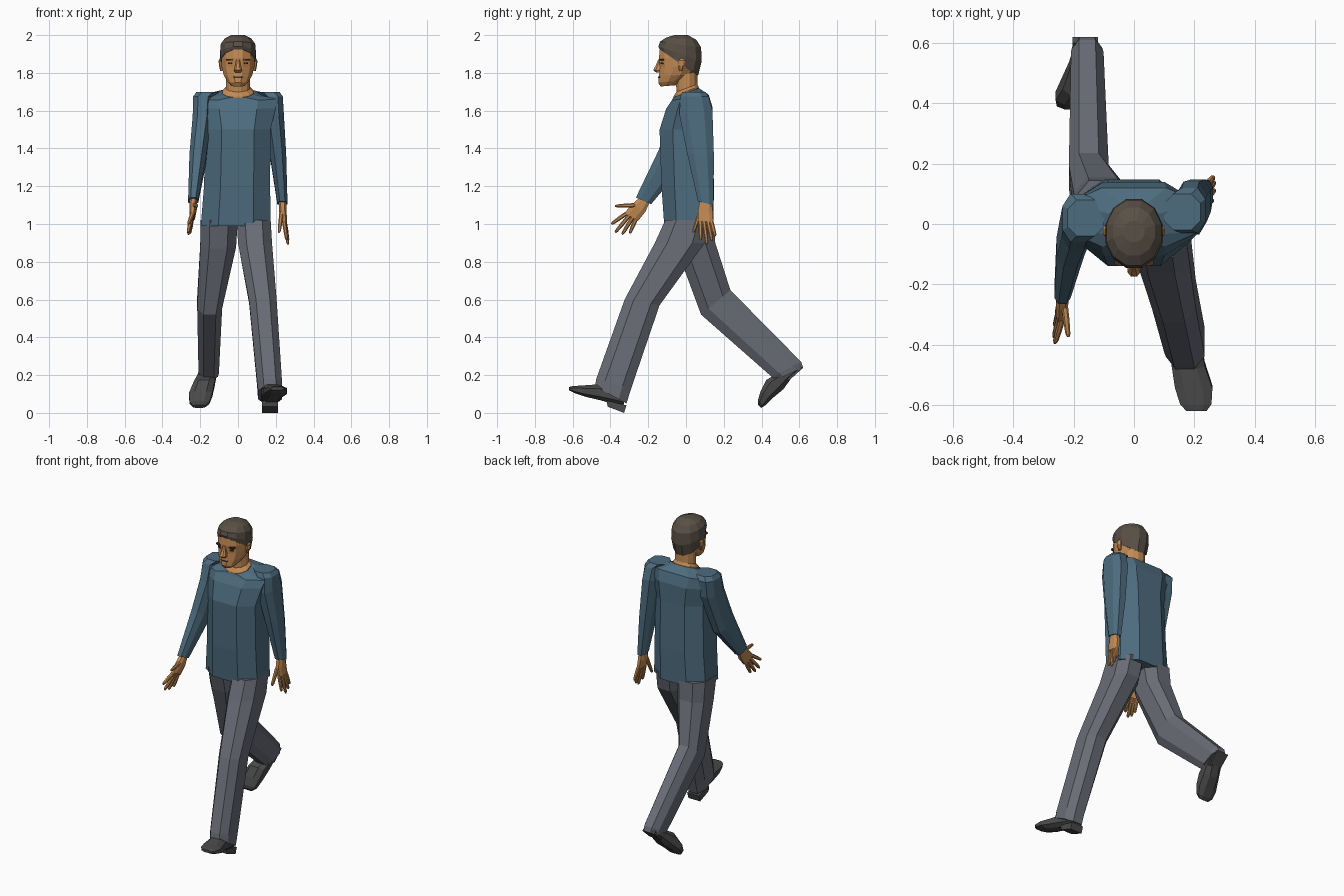
import bpy, bmesh, math
from mathutils import Vector

# Ring outlines: (side, front) factors
OCT = [(1, .5), (.5, 1), (-.5, 1), (-1, .5), (-1, -.5), (-.5, -1), (.5, -1), (1, -.5)]
BOX = [(1, 1), (-1, 1), (-1, -1), (1, -1)]
C15 = math.cos(math.radians(15))
ROUND = [(math.cos(math.radians(15 + 30 * i)) / C15, math.sin(math.radians(15 + 30 * i)) / C15)
         for i in range(12)]


def material(name, col):
    m = bpy.data.materials.new(name)
    m.diffuse_color = (*col, 1)
    return m


SKIN = material("skin", (.55, .26, .09))
SHIRT = material("shirt", (.075, .15, .21))
TROUSERS = material("trousers", (.14, .15, .18))
SHOE = material("shoe", (.07, .07, .07))
HAIR = material("hair", (.1, .08, .06))
DARK = material("face_lines", (.06, .03, .015))


def loft(name, mat, sections, ring=OCT):
    """Each section: x centre, half width, front (y, z), back (y, z)."""
    bm = bmesh.new()
    loops = []
    for x, hw, f, b in sections:
        f, b = Vector((0, *f)), Vector((0, *b))
        c, h = (f + b) / 2, (f - b) / 2
        loops.append([bm.verts.new(c + h * v + Vector((x + hw * u, 0, 0))) for u, v in ring])
    n = len(ring)
    for lo, hi in zip(loops, loops[1:]):
        for i in range(n):
            j = (i + 1) % n
            bm.faces.new((lo[i], lo[j], hi[j], hi[i]))
    bm.faces.new(loops[0])
    bm.faces.new(loops[-1])
    bmesh.ops.recalc_face_normals(bm, faces=bm.faces)
    me = bpy.data.meshes.new(name)
    bm.to_mesh(me)
    bm.free()
    me.materials.append(mat)
    ob = bpy.data.objects.new(name, me)
    bpy.context.collection.objects.link(ob)
    return ob


def finger(name, a, b, r=.011):
    """Tapered digit between two points, slightly bent in the middle."""
    a, b = Vector(a), Vector(b)
    d = b - a
    p = Vector((0, -d.z, d.y)).normalized()
    secs = []
    for t, s in ((0, 1), (.5, .95), (.9, .75), (1, .4)):
        c = a + d * t
        secs.append((c.x, r * s, tuple((c + p * r * s)[1:]), tuple((c - p * r * s)[1:])))
    loft(name, SKIN, secs)


# Shirt body
loft("shirt_body", SHIRT, [
    (-.012, .185, (-.115, .99), (.145, .99)),
    (-.005, .175, (-.13, 1.2), (.148, 1.2)),
    (0, .172, (-.14, 1.5), (.14, 1.5)),
    (0, .20, (-.105, 1.61), (.14, 1.62)),
    (0, .215, (-.075, 1.655), (.12, 1.685)),
    (0, .083, (-.068, 1.67), (.068, 1.72))])

# Sleeves: the left one swings forward, the right one hangs slightly back
loft("sleeve_forward", SHIRT, [
    (-.16, .06, (-.04, 1.70), (.08, 1.70)),
    (-.185, .052, (-.06, 1.675), (.10, 1.675)),
    (-.19, .05, (-.085, 1.57), (.09, 1.57)),
    (-.212, .045, (-.145, 1.39), (-.01, 1.31)),
    (-.237, .027, (-.265, 1.14), (-.185, 1.105))])
loft("sleeve_back", SHIRT, [
    (.16, .06, (-.02, 1.70), (.10, 1.70)),
    (.185, .052, (-.03, 1.675), (.12, 1.675)),
    (.19, .052, (-.035, 1.58), (.14, 1.6)),
    (.212, .043, (.005, 1.38), (.148, 1.35)),
    (.235, .027, (.063, 1.12), (.145, 1.10))])

# Hands
loft("palm_forward", SKIN, [
    (-.237, .02, (-.245, 1.14), (-.195, 1.11)),
    (-.238, .02, (-.285, 1.105), (-.215, 1.065)),
    (-.243, .015, (-.325, 1.06), (-.255, 1.015))])
for i, (a, b) in enumerate([
        ((-.23, -.27, 1.10), (-.218, -.375, 1.095)),
        ((-.24, -.317, 1.055), (-.262, -.395, 1.0)),
        ((-.243, -.30, 1.045), (-.265, -.375, .955)),
        ((-.245, -.282, 1.035), (-.262, -.338, .945)),
        ((-.245, -.266, 1.025), (-.255, -.298, .95))]):
    finger(f"finger_forward_{i}", a, b)
loft("palm_back", SKIN, [
    (.235, .02, (.075, 1.13), (.135, 1.12)),
    (.237, .02, (.063, 1.07), (.142, 1.065)),
    (.245, .015, (.065, 1.015), (.145, 1.01))])
for i, (a, b) in enumerate([
        ((.23, .075, 1.06), (.218, .038, .955)),
        ((.243, .075, 1.02), (.258, .078, .915)),
        ((.246, .095, 1.015), (.265, .112, .892)),
        ((.247, .116, 1.015), (.265, .138, .91)),
        ((.247, .134, 1.015), (.262, .155, .935))]):
    finger(f"finger_back_{i}", a, b)

# Trouser legs in mid-stride
loft("leg_forward", TROUSERS, [
    (.083, .09, (-.11, 1.02), (.125, 1.02)),
    (.09, .09, (-.165, .9), (.10, .9)),
    (.132, .073, (-.325, .6), (-.14, .57)),
    (.167, .066, (-.475, .18), (-.29, .13)),
    (.17, .064, (-.482, .14), (-.315, .05))])
loft("leg_back", TROUSERS, [
    (-.1, .098, (-.09, 1.02), (.145, 1.02)),
    (-.105, .095, (-.05, .87), (.155, .9)),
    (-.15, .066, (.08, .52), (.235, .65)),
    (-.155, .054, (.455, .19), (.61, .27)),
    (-.156, .05, (.48, .175), (.62, .24))])

# Shoes, lofted from heel to toe, with heel blocks
loft("shoe_forward", SHOE, [
    (.17, .042, (-.325, .11), (-.33, .04)),
    (.172, .05, (-.40, .15), (-.38, .045)),
    (.18, .055, (-.48, .15), (-.45, .066)),
    (.198, .062, (-.55, .145), (-.53, .085)),
    (.205, .052, (-.6, .142), (-.59, .105)),
    (.207, .034, (-.62, .137), (-.62, .12))])
loft("heel_forward", SHOE, [
    (.17, .042, (-.42, .065), (-.315, .04)),
    (.17, .042, (-.415, .033), (-.328, 0))], BOX)
loft("shoe_back", SHOE, [
    (-.158, .04, (.56, .25), (.605, .225)),
    (-.165, .05, (.49, .21), (.555, .18)),
    (-.18, .056, (.425, .175), (.515, .125)),
    (-.198, .062, (.395, .115), (.455, .075)),
    (-.204, .052, (.38, .065), (.42, .04)),
    (-.206, .032, (.382, .042), (.397, .026))])
loft("heel_back", SHOE, [
    (-.162, .042, (.53, .18), (.60, .25)),
    (-.162, .042, (.545, .172), (.62, .238))], BOX)

# Neck and head
loft("neck", SKIN, [
    (0, .085, (-.07, 1.655), (.07, 1.70)),
    (0, .081, (-.066, 1.677), (.067, 1.727)),
    (0, .064, (-.05, 1.70), (.06, 1.74)),
    (0, .064, (-.055, 1.78), (.06, 1.81))], ROUND)
loft("head", SKIN, [
    (0, .035, (-.135, 1.728), (-.05, 1.735)),
    (0, .055, (-.147, 1.748), (-.01, 1.76)),
    (0, .075, (-.143, 1.785), (.035, 1.79)),
    (0, .086, (-.138, 1.83), (.06, 1.83)),
    (0, .089, (-.143, 1.88), (.07, 1.88)),
    (0, .086, (-.138, 1.93), (.07, 1.93)),
    (0, .06, (-.1, 1.97), (.04, 1.97))], ROUND)
loft("hair", HAIR, [
    (0, .091, (-.14, 1.925), (.064, 1.785)),
    (0, .095, (-.146, 1.94), (.083, 1.86)),
    (0, .091, (-.138, 1.965), (.08, 1.935)),
    (0, .07, (-.105, 1.987), (.055, 1.975)),
    (0, .035, (-.06, 2.0), (.01, 2.0))], ROUND)

# Facial features
loft("nose", SKIN, [
    (0, .009, (-.147, 1.872), (-.12, 1.872)),
    (0, .015, (-.16, 1.84), (-.12, 1.84)),
    (0, .021, (-.174, 1.815), (-.12, 1.812)),
    (0, .016, (-.158, 1.802), (-.12, 1.80))])
loft("mouth", DARK, [
    (0, .026, (-.148, 1.780), (-.12, 1.780)),
    (0, .026, (-.148, 1.774), (-.12, 1.774))])
for side in (-1, 1):
    loft("eyebrow", DARK, [
        (side * .042, .022, (-.14, 1.873), (-.11, 1.873)),
        (side * .042, .022, (-.14, 1.865), (-.11, 1.865))])
    loft("eye", DARK, [
        (side * .04, .013, (-.135, 1.856), (-.11, 1.856)),
        (side * .04, .013, (-.135, 1.846), (-.11, 1.846))])
    loft("ear", SKIN, [
        (side * .086, .008, (-.035, 1.81), (-.02, 1.81)),
        (side * .09, .011, (-.042, 1.84), (-.008, 1.84)),
        (side * .092, .011, (-.04, 1.865), (-.005, 1.865)),
        (side * .09, .007, (-.03, 1.875), (-.012, 1.875))])
